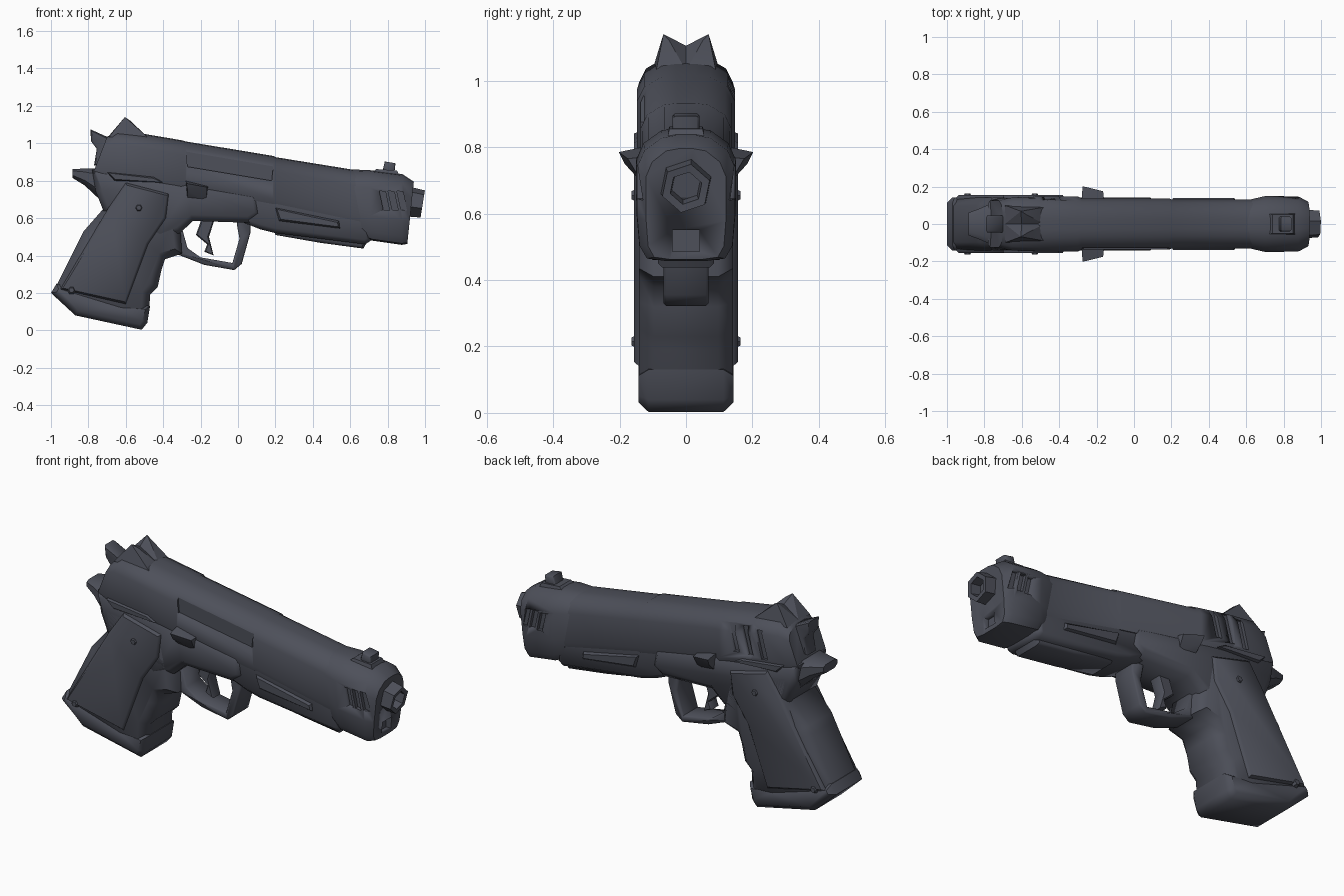
import bpy, bmesh, math
from mathutils import Vector

metal = bpy.data.materials.new("dark slate metal")
metal.diffuse_color = (0.075, 0.08, 0.102, 1)


def finish(name, bm, angle=42):
    """Turn a bmesh into a shaded object."""
    bmesh.ops.recalc_face_normals(bm, faces=bm.faces[:])
    mesh = bpy.data.meshes.new(name)
    bm.to_mesh(mesh)
    bm.free()
    mesh.materials.append(metal)
    ob = bpy.data.objects.new(name, mesh)
    bpy.context.collection.objects.link(ob)
    bpy.ops.object.select_all(action='DESELECT')
    ob.select_set(True)
    bpy.context.view_layer.objects.active = ob
    bpy.ops.object.shade_smooth_by_angle(angle=math.radians(angle))
    return ob


def prism(name, pts, half, inset=0.0, rise=0.0, y=0.0, angle=50):
    """Side profile (x, z) extruded across y, with chamfered caps."""
    bm = bmesh.new()
    h = half - rise
    rings = [[bm.verts.new((x, y + s * h, z)) for x, z in pts] for s in (-1, 1)]
    caps = [bm.faces.new(r) for r in rings]
    n = len(pts)
    for i in range(n):
        j = (i + 1) % n
        bm.faces.new((rings[0][i], rings[0][j], rings[1][j], rings[1][i]))
    bmesh.ops.recalc_face_normals(bm, faces=bm.faces[:])
    if inset:
        bmesh.ops.inset_region(bm, faces=caps, thickness=inset, depth=rise)
    return finish(name, bm, angle)


def loft(name, stations, half_shape):
    """Skin sections along x; station = x_top, z_top, x_bottom, z_bottom, half width."""
    shape = half_shape + [(-u, v) for u, v in reversed(half_shape)]
    bm = bmesh.new()
    rings = []
    for xt, zt, xb, zb, w in stations:
        rings.append([bm.verts.new((xb + (xt - xb) * v, u * w, zb + (zt - zb) * v))
                      for u, v in shape])
    for a, b in zip(rings, rings[1:]):
        for i in range(len(a)):
            j = (i + 1) % len(a)
            bm.faces.new((a[i], a[j], b[j], b[i]))
    bm.faces.new(rings[0])
    bm.faces.new(rings[-1])
    return finish(name, bm)


def hull(name, pts):
    bm = bmesh.new()
    bmesh.ops.convex_hull(bm, input=[bm.verts.new(p) for p in pts])
    return finish(name, bm, 25)


def cut(target, cutter):
    m = target.modifiers.new("cut", 'BOOLEAN')
    m.operation, m.object, m.solver = 'DIFFERENCE', cutter, 'EXACT'
    bpy.context.view_layer.objects.active = target
    bpy.ops.object.modifier_apply(modifier=m.name)
    bpy.data.objects.remove(cutter)


# slide with a wider rear block
arch = [(0.95, 0), (1, 0.1), (1, 0.7), (0.86, 0.86), (0.5, 0.98), (0.2, 1)]
slide = loft("slide", [
    (-0.70, 1.035, -0.775, 0.84, 0.125), (-0.64, 1.07, -0.72, 0.83, 0.14),
    (-0.50, 1.05, -0.50, 0.80, 0.147), (-0.30, 1.016, -0.30, 0.76, 0.147),
    (-0.28, 1.01, -0.28, 0.76, 0.137), (0.19, 0.932, 0.19, 0.675, 0.137),
    (0.20, 0.926, 0.20, 0.675, 0.131), (0.70, 0.845, 0.70, 0.57, 0.131)], arch)
# ejection port and rear grip grooves
cut(slide, prism("port_cutter", [(-0.28, 0.98), (0.19, 0.895), (0.18, 0.80), (-0.27, 0.875)],
                 0.03, y=-0.157))
for i in range(3):
    x = -0.60 + i * 0.085
    cut(slide, prism("groove_cutter", [(x, 0.85), (x + 0.035, 0.845), (x + 0.075, 0.995), (x + 0.04, 1.0)],
                     0.03, y=0.157))

# muzzle compensator with slanted vents
barrel_shape = [(0.4, 0), (0.8, 0.02), (0.95, 0.12), (1, 0.35), (1, 0.75), (0.85, 0.88), (0.5, 0.98), (0.2, 1)]
comp = loft("compensator", [
    (0.60, 0.86, 0.67, 0.50, 0.13), (0.70, 0.857, 0.715, 0.48, 0.15),
    (0.88, 0.835, 0.875, 0.457, 0.147), (0.94, 0.795, 0.905, 0.462, 0.12)], barrel_shape)
for i in range(3):
    x = 0.755 + i * 0.047
    for s in (-1, 1):
        cut(comp, prism("vent_cutter", [(x, 0.745), (x + 0.033, 0.742), (x + 0.055, 0.64), (x + 0.022, 0.645)],
                        0.03, y=s * 0.158))
cut(comp, prism("rod_hole_cutter", [(0.88, 0.485), (1, 0.485), (1, 0.55), (0.88, 0.55)], 0.04))

# hexagonal muzzle with a square bore
bm = bmesh.new()
axis = Vector((1, 0, -0.16)).normalized()
up = Vector((0.16, 0, 1)).normalized()


def ring(x, r, n, phase):
    c = Vector((0.96, 0, 0.68)) + axis * x
    return [bm.verts.new(c + r * (math.cos(a) * up + math.sin(a) * Vector((0, 1, 0))))
            for a in (phase + k * 2 * math.pi / n for k in range(n))]


rings = [ring(-0.06, 0.082, 6, 0.2), ring(0.028, 0.075, 6, 0.2), ring(0.026, 0.05, 6, 0.2), ring(-0.03, 0.045, 6, 0.2)]
for a, b in zip(rings, rings[1:]):
    for i in range(6):
        bm.faces.new((a[i], a[(i + 1) % 6], b[(i + 1) % 6], b[i]))
bm.faces.new(rings[0])
bm.faces.new(rings[-1])
finish("muzzle", bm, 30)

# frame, dust cover and rail
prism("frame_rear", [(-0.78, 0.86), (-0.26, 0.80), (0.10, 0.73), (0.12, 0.62), (0.06, 0.575), (-0.24, 0.585),
                     (-0.31, 0.52), (-0.42, 0.48), (-0.72, 0.64), (-0.76, 0.74)], 0.142, 0.035, 0.03)
prism("dust_cover", [(0.0, 0.75), (0.70, 0.62), (0.71, 0.48), (0.68, 0.46), (0.20, 0.52), (0.12, 0.54),
                     (0.02, 0.58)], 0.125, 0.025, 0.025)
prism("rail_step", [(0.20, 0.655), (0.54, 0.585), (0.545, 0.545), (0.22, 0.585)], 0.138, 0.012, 0.012)
prism("rail_block", [(0.19, 0.55), (0.70, 0.49), (0.67, 0.437), (0.44, 0.468), (0.20, 0.51)], 0.085, 0.015, 0.015)

# beavertail tang
loft("tang", [(-0.885, 0.862, -0.885, 0.815, 0.06), (-0.82, 0.865, -0.82, 0.775, 0.085),
              (-0.74, 0.865, -0.74, 0.70, 0.12), (-0.62, 0.84, -0.62, 0.66, 0.13)],
     [(0.6, 0), (1, 0.3), (1, 0.8), (0.7, 1)])

# grip core with finger grooves, panels and base
prism("grip", [(-0.74, 0.80), (-0.36, 0.76), (-0.31, 0.58), (-0.30, 0.41), (-0.39, 0.38), (-0.41, 0.32),
               (-0.43, 0.23), (-0.47, 0.19), (-0.475, 0.10), (-0.53, 0.05), (-0.85, 0.10), (-0.985, 0.21),
               (-0.845, 0.49), (-0.825, 0.53), (-0.72, 0.65)], 0.142, 0.045, 0.045)
prism("grip_panels", [(-0.60, 0.79), (-0.37, 0.73), (-0.385, 0.60), (-0.48, 0.46), (-0.60, 0.14), (-0.95, 0.22),
                      (-0.69, 0.66)], 0.156, 0.015, 0.015)
prism("grip_base", [(-1.0, 0.20), (-0.87, 0.08), (-0.515, 0.003), (-0.485, 0.04), (-0.47, 0.13),
                    (-0.62, 0.15), (-0.97, 0.25)], 0.143, 0.03, 0.03)
for x, z in ((-0.53, 0.655), (-0.89, 0.215)):
    for s in (-1, 1):
        hull("panel_screw", [(x + r * math.cos(k * math.pi / 3), s * yy, z + r * math.sin(k * math.pi / 3))
                             for r, yy in ((0.024, 0.145), (0.014, 0.164)) for k in range(6)])

# trigger guard ring: outer loop and inner loop joined as one open band
prism("trigger_guard", [(-0.36, 0.42), (-0.18, 0.35), (-0.02, 0.322), (0.02, 0.355), (0.066, 0.52), (0.066, 0.62),
                        (-0.01, 0.62), (-0.005, 0.56), (0.008, 0.49), (-0.03, 0.36), (-0.20, 0.39),
                        (-0.27, 0.44), (-0.295, 0.53), (-0.36, 0.56)], 0.068, 0.008, 0.008)
prism("trigger", [(-0.19, 0.61), (-0.12, 0.61), (-0.155, 0.50), (-0.13, 0.40), (-0.18, 0.42),
                  (-0.165, 0.46), (-0.225, 0.51)], 0.035, 0.008, 0.008)

# levers on both sides
for s in (-1, 1):
    hull("thumb_lever", [(-0.28, s * 0.13, 0.80), (-0.16, s * 0.13, 0.77), (-0.27, s * 0.13, 0.70),
                         (-0.17, s * 0.13, 0.69), (-0.275, s * 0.202, 0.785), (-0.165, s * 0.175, 0.765),
                         (-0.27, s * 0.185, 0.75)])
    prism("side_lever", [(-0.70, 0.845), (-0.45, 0.82), (-0.40, 0.79), (-0.66, 0.80)], 0.02, 0.008, 0.01,
          y=s * 0.136)

# sights and hammer
for s in (-1, 1):
    hull("rear_sight", [(-0.69, s * 0.10, 1.035), (-0.48, s * 0.09, 1.03), (-0.69, 0, 1.04), (-0.48, 0, 1.03),
                        (-0.605, s * 0.068, 1.14), (-0.575, s * 0.05, 1.12), (-0.60, 0, 1.105)])
hull("front_sight", [(x, y * s, z) for s in (-1, 1) for x, y, z in
                     ((0.70, 0.06, 0.83), (0.87, 0.06, 0.81), (0.74, 0.05, 0.862), (0.85, 0.05, 0.855))])
prism("front_sight_post", [(0.77, 0.84), (0.785, 0.903), (0.842, 0.893), (0.835, 0.83)], 0.04, 0.01, 0.008)
prism("hammer", [(-0.79, 1.075), (-0.69, 1.03), (-0.68, 0.90), (-0.77, 0.88), (-0.755, 0.97), (-0.785, 1.01)],
      0.045, 0.01, 0.01)
